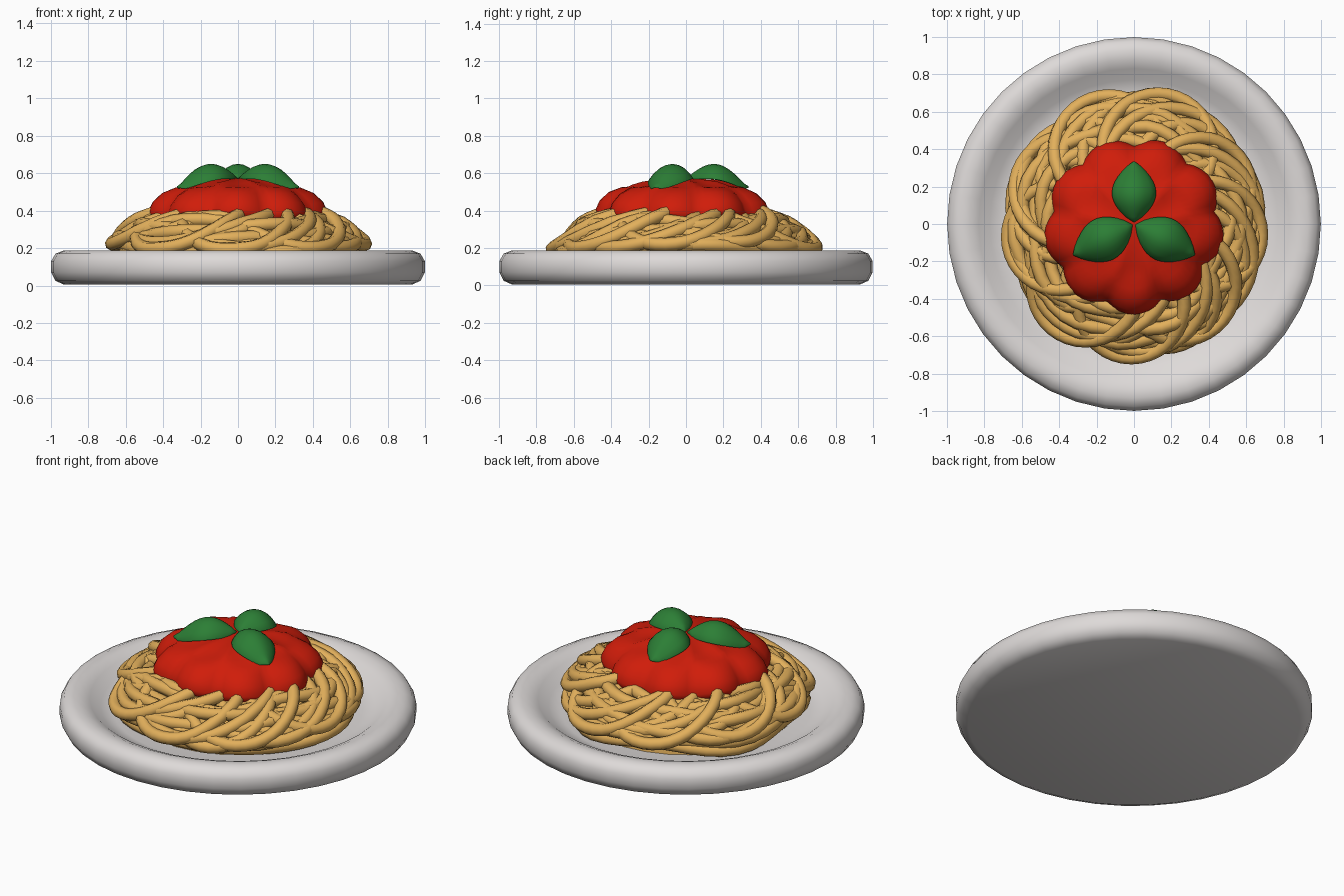
import bpy, bmesh, math, random
from math import sin, cos, pi, tau

if "Cube" in bpy.data.objects:
    bpy.data.objects.remove(bpy.data.objects["Cube"])
random.seed(4)


def material(name, rgb):
    m = bpy.data.materials.new(name)
    m.diffuse_color = (*rgb, 1)
    m.use_nodes = True
    m.node_tree.nodes["Principled BSDF"].inputs["Base Color"].default_value = m.diffuse_color
    return m


WHITE = material("plate white", (0.73, 0.70, 0.69))
PASTA = material("pasta yellow", (0.76, 0.43, 0.105))
RED = material("sauce red", (0.63, 0.012, 0.003))
GREEN = material("basil green", (0.025, 0.21, 0.036))


def finish(name, bm, mat, angle=60):
    bmesh.ops.remove_doubles(bm, verts=bm.verts, dist=1e-5)
    bmesh.ops.recalc_face_normals(bm, faces=bm.faces)
    me = bpy.data.meshes.new(name)
    bm.to_mesh(me)
    bm.free()
    me.materials.append(mat)
    ob = bpy.data.objects.new(name, me)
    bpy.context.collection.objects.link(ob)
    bpy.ops.object.select_all(action='DESELECT')
    ob.select_set(True)
    bpy.context.view_layer.objects.active = ob
    bpy.ops.object.shade_smooth_by_angle(angle=math.radians(angle))
    return ob


def rings(bm, rows):
    """Skin a list of closed point rings and cap both ends."""
    vs = [[bm.verts.new(p) for p in row] for row in rows]
    n = len(vs[0])
    for a, b in zip(vs, vs[1:]):
        for i in range(n):
            j = (i + 1) % n
            bm.faces.new((a[i], a[j], b[j], b[i]))
    bm.faces.new(vs[0])
    bm.faces.new(vs[-1])


def lathe(name, profile, mat, sides, angle=60):
    bm = bmesh.new()
    rings(bm, [[(r * cos(tau * i / sides), r * sin(tau * i / sides), z)
                for i in range(sides)] for r, z in profile])
    return finish(name, bm, mat, angle)


# Plate with a thick rounded rim and a shallow well
lathe("plate", [(0.93, 0.005), (0.975, 0.025), (0.998, 0.07), (0.998, 0.13), (0.975, 0.17),
                (0.93, 0.188), (0.88, 0.186), (0.83, 0.165), (0.77, 0.12), (0.7, 0.10),
                (0.3, 0.10)], WHITE, 40)


# Height of the pasta heap at a distance from the middle
HEAP = [(0, 0.45), (0.3, 0.435), (0.45, 0.40), (0.55, 0.36), (0.62, 0.31), (0.7, 0.235), (0.8, 0.17)]


def heap(r):
    for (r0, z0), (r1, z1) in zip(HEAP, HEAP[1:]):
        if r <= r1:
            return z0 + (z1 - z0) * (r - r0) / (r1 - r0)
    return 0.17


lathe("pasta_core", [(0.61, 0.09), (0.60, 0.18), (0.54, 0.26), (0.45, 0.31), (0.25, 0.36)],
      PASTA, 28)


# Noodles: closed strands swept into one mesh
def strand(cu, pts):
    sp = cu.splines.new('POLY')
    sp.points.add(len(pts) - 1)
    for p, co in zip(sp.points, pts):
        p.co = (*co, 1)
    sp.use_cyclic_u = True


cu = bpy.data.curves.new("noodle_paths", 'CURVE')
cu.dimensions = '3D'
cu.bevel_depth = 0.036
cu.bevel_resolution = 2
N = 36
# Loose loops that give the heap its scalloped outline
for count, off, rad, drop, turn in [(9, 0.41, 0.285, 0.03, 0), (9, 0.38, 0.26, 0.06, 0.5),
                                    (8, 0.30, 0.36, 0.045, 0.2)]:
    for k in range(count):
        a = tau * (k + turn) / count - pi / 2 + random.uniform(-0.06, 0.06)
        o = off + random.uniform(-0.02, 0.02) + (0.04 if k == 0 else 0)
        q = rad + random.uniform(-0.015, 0.015)
        tilt = random.uniform(0.01, 0.025)
        pts = []
        for i in range(N):
            t = tau * i / N
            x, y = o * cos(a) + q * cos(t), o * sin(a) + q * sin(t)
            z = heap(math.hypot(x, y)) - drop + tilt * sin(t - a)
            pts.append((x, y, max(z, 0.14)))
        strand(cu, pts)
# Wavy rings wound around the sides
for r, z in [(0.64, 0.15), (0.65, 0.20), (0.62, 0.24), (0.59, 0.275), (0.55, 0.31),
             (0.50, 0.335), (0.44, 0.35)]:
    p1, p2 = random.uniform(0, tau), random.uniform(0, tau)
    strand(cu, [((r + 0.025 * sin(5 * t + p1)) * cos(t), (r + 0.025 * sin(5 * t + p1)) * sin(t),
                 z + 0.018 * sin(4 * t + p2)) for t in (tau * i / 48 for i in range(48))])
tmp = bpy.data.objects.new("noodle_paths", cu)
bpy.context.collection.objects.link(tmp)
bpy.context.view_layer.update()
me = bpy.data.meshes.new_from_object(tmp.evaluated_get(bpy.context.evaluated_depsgraph_get()))
bpy.data.objects.remove(tmp)
bm = bmesh.new()
bm.from_mesh(me)
bpy.data.meshes.remove(me)
finish("noodles", bm, PASTA)

# Sauce: a lumpy dome with nine lobes and staggered bumps on top
bm = bmesh.new()
rows = []
for r, z, w in [(0.36, 0.33, 0.3), (0.42, 0.335, 1), (0.452, 0.36, 1), (0.456, 0.39, 1),
                (0.435, 0.44, 0.9), (0.39, 0.488, 0.7), (0.33, 0.52, 0.3), (0.28, 0.535, -0.5),
                (0.22, 0.552, -0.5), (0.15, 0.562, -0.2), (0.08, 0.57, 0), (0.02, 0.572, 0)]:
    row = []
    for i in range(72):
        t = tau * i / 72
        lobe = abs(cos(4.5 * (t + pi / 2))) - 0.5
        q = r + 0.045 * w * lobe + 0.006 * w * sin(2 * t + 1)
        row.append((q * cos(t), q * sin(t) - 0.01, z + 0.022 * w * lobe + 0.006 * w * sin(3 * t)))
    rows.append(row)
rings(bm, rows)
finish("sauce", bm, RED)

# Basil: three arched, pointed leaves meeting in the middle
for k, (deg, length) in enumerate([(90, 0.325), (207, 0.355), (333, 0.355)]):
    a = math.radians(deg)
    bm = bmesh.new()
    rows = []
    for i in range(13):
        u = i / 12
        d = 0.01 + length * u
        half = 0.003 + 0.115 * sin(pi * u ** 0.95) ** 0.85 if 0 < i < 12 else 0.003
        mid = 0.58 + 0.08 * sin(pi * min(1, u * 1.05)) - 0.05 * u ** 2
        row = []
        for side in (1, -1):
            for j in range(9):
                s = (j / 4 - 1) * side
                edge = 1 - abs(s) ** 2.5
                thick = 0.0 if side == 1 else 0.07 * sin(pi * u) * edge + 0.006
                z = mid - 0.075 * (half / 0.115) * s * s - thick
                row.append((d * cos(a) - s * half * sin(a), d * sin(a) + s * half * cos(a), z))
        rows.append(row)
    rings(bm, rows)
    finish(f"basil_leaf_{k + 1}", bm, GREEN)
